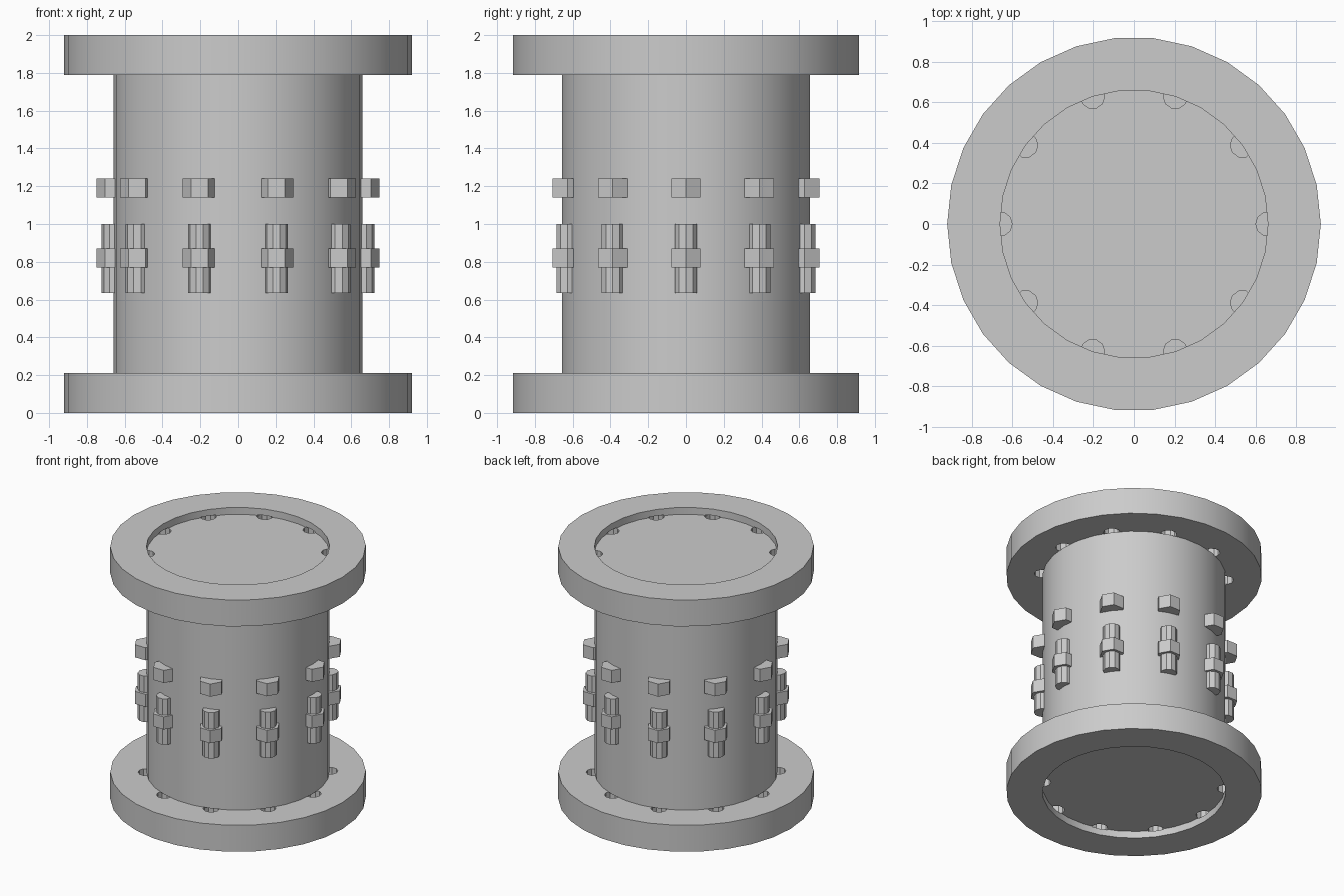
import bpy, bmesh, math

if "Cube" in bpy.data.objects:
    bpy.data.objects.remove(bpy.data.objects["Cube"])

grey = bpy.data.materials.new("plain_grey")
grey.use_nodes = True
COLOUR = (0.6, 0.6, 0.6, 1)
grey.diffuse_color = COLOUR
grey.node_tree.nodes["Principled BSDF"].inputs["Base Color"].default_value = COLOUR

DRUM_R, FLANGE_R = 0.66, 0.92
FLANGE_H, RECESS, HEIGHT = 0.21, 0.055, 2.0
SIDES, BOLTS = 30, 10


def finish(name, bm, smooth=False):
    bmesh.ops.recalc_face_normals(bm, faces=bm.faces)
    mesh = bpy.data.meshes.new(name)
    bm.to_mesh(mesh)
    bm.free()
    mesh.materials.append(grey)
    obj = bpy.data.objects.new(name, mesh)
    bpy.context.collection.objects.link(obj)
    if smooth:
        bpy.ops.object.select_all(action="DESELECT")
        obj.select_set(True)
        bpy.context.view_layer.objects.active = obj
        bpy.ops.object.shade_smooth_by_angle(angle=math.radians(30))
    return obj


def prism(bm, sides, radius, z0, z1, x=0, y=0):
    """Upright prism with one corner pointing along +x."""
    ring = [bm.verts.new((x + radius * math.cos(a), y + radius * math.sin(a), z0))
            for a in (math.tau * i / sides for i in range(sides))]
    base = bm.faces.new(ring)
    up = bmesh.ops.extrude_face_region(bm, geom=[base], use_keep_orig=True)["geom"]
    bmesh.ops.translate(bm, vec=(0, 0, z1 - z0),
                        verts=[v for v in up if isinstance(v, bmesh.types.BMVert)])


def bolt_circle(name, sides, radius, z0, z1):
    """The same prism repeated around the drum surface."""
    bm = bmesh.new()
    for i in range(BOLTS):
        a = math.tau * i / BOLTS
        prism(bm, sides, radius, z0, z1, DRUM_R * math.cos(a), DRUM_R * math.sin(a))
    return finish(name, bm)


def flange(name, inner, outer, face):
    """Disc with a shallow recess; inner, outer and face are heights."""
    bm = bmesh.new()
    profile = [(FLANGE_R, inner), (FLANGE_R, outer), (DRUM_R, outer), (DRUM_R, face)]
    rings = [[bm.verts.new((r * math.cos(a), r * math.sin(a), z))
              for a in (math.tau * i / SIDES for i in range(SIDES))] for r, z in profile]
    for low, high in zip(rings, rings[1:]):
        for i in range(SIDES):
            j = (i + 1) % SIDES
            bm.faces.new((low[i], low[j], high[j], high[i]))
    bm.faces.new(rings[0])
    bm.faces.new(rings[-1])
    obj = finish(name, bm, smooth=True)
    # bolt holes from the recess floor through to the drum side
    step = math.copysign(0.005, outer - inner)
    cutter = bolt_circle(name + "_hole_cutter", 10, 0.06,
                         *sorted((inner - 4 * step, face + step)))
    cutter.hide_render = True
    cutter.hide_set(True)
    cut = obj.modifiers.new("bolt_holes", "BOOLEAN")
    cut.operation, cut.solver, cut.object = "DIFFERENCE", "EXACT", cutter
    bpy.context.view_layer.objects.active = obj
    bpy.ops.object.modifier_apply(modifier=cut.name)
    bpy.data.objects.remove(cutter)


# drum
bm = bmesh.new()
prism(bm, SIDES, DRUM_R, FLANGE_H, HEIGHT - FLANGE_H)
finish("drum", bm, smooth=True)

# end flanges
flange("lower_flange", FLANGE_H, 0, RECESS)
flange("upper_flange", HEIGHT - FLANGE_H, HEIGHT, HEIGHT - RECESS)

# bolts and nuts around the drum
bolt_circle("bolt_shanks", 10, 0.062, 0.635, 1.0)
bolt_circle("lower_nuts", 6, 0.09, 0.77, 0.87)
bolt_circle("upper_nuts", 6, 0.09, 1.14, 1.24)
